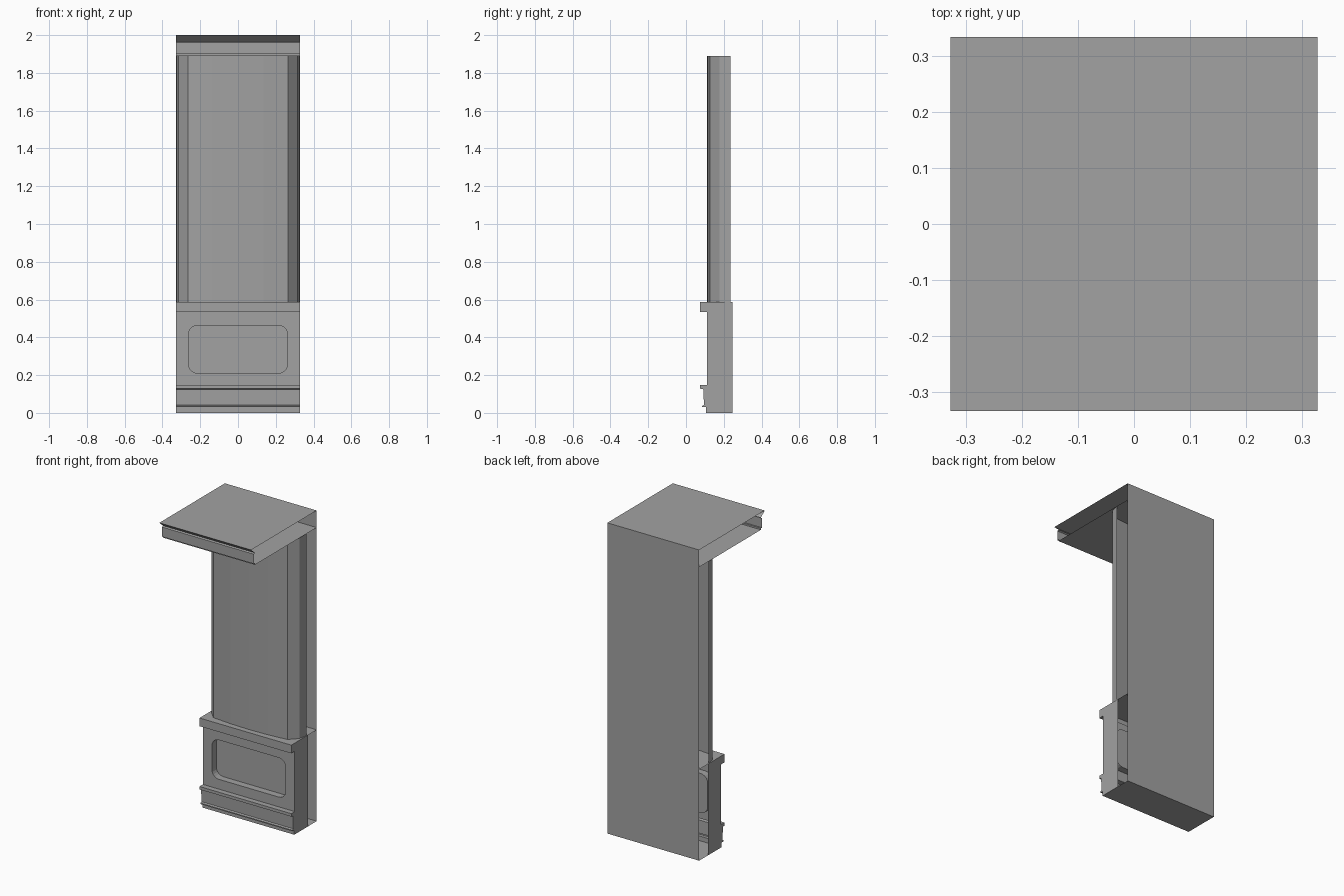
import bpy, bmesh, math

cube = bpy.data.objects.get("Cube")
if cube:
    bpy.data.objects.remove(cube, do_unlink=True)

W = 0.327      # half width
BACK = 0.333   # rear plane

grey = bpy.data.materials.new("plain grey")
grey.use_nodes = True
COLOUR = (0.36, 0.36, 0.36, 1)
grey.diffuse_color = COLOUR
grey.node_tree.nodes["Principled BSDF"].inputs["Base Color"].default_value = COLOUR


def finish(bm, name):
    mesh = bpy.data.meshes.new(name)
    bm.to_mesh(mesh)
    bm.free()
    mesh.materials.append(grey)
    obj = bpy.data.objects.new(name, mesh)
    bpy.context.collection.objects.link(obj)
    return obj


def strip(bm, start, end):
    """Skin an open sheet between two matching rows of points."""
    a = [bm.verts.new(p) for p in start]
    b = [bm.verts.new(p) for p in end]
    for i in range(len(a) - 1):
        bm.faces.new((a[i], b[i], b[i + 1], a[i + 1]))


def across(bm, profile):
    """Sweep a (y, z) profile over the full width."""
    strip(bm, [(-W, y, z) for y, z in profile], [(W, y, z) for y, z in profile])


# Rear wall with the floor sheet
bm = bmesh.new()
across(bm, [(0.105, 0), (BACK, 0), (BACK, 2)][::-1])
finish(bm, "back_wall")

# Open-ended canopy: roof, moulded front lip and soffit
bm = bmesh.new()
across(bm, [(BACK, 1.89), (-0.295, 1.89), (-0.295, 1.9), (-0.305, 1.9),
            (-0.305, 1.962), (-0.295, 1.967), (-0.333, 2), (BACK, 2)])
finish(bm, "canopy")

# Plinth: lower moulding, upper ledge and side cheeks
FRONT = 0.11
lower = [(0.105, 0), (0.105, 0.03), (0.085, 0.03), (0.085, 0.037), (0.095, 0.042),
         (0.092, 0.125), (0.075, 0.128), (0.075, 0.147), (FRONT, 0.147)]
upper = [(FRONT, 0.535), (0.075, 0.535), (0.075, 0.588)]
bm = bmesh.new()
across(bm, lower)
across(bm, upper + [(BACK, 0.588)])
for side in (-1, 1):
    cheek = lower + upper + [(0.245, 0.588), (0.245, 0)]
    face = bm.faces.new([bm.verts.new((side * W, y, z)) for y, z in cheek])
    face.normal_update()
    if face.normal.x * side < 0:
        face.normal_flip()
finish(bm, "plinth")


# Plinth front with a rounded recessed panel
def rounded_rect(hw, z0, z1, r, y, steps=5):
    points = []
    corners = [(hw - r, z1 - r), (r - hw, z1 - r), (r - hw, z0 + r), (hw - r, z0 + r)]
    for quarter, (cx, cz) in enumerate(corners):
        for i in range(steps + 1):
            a = (quarter + i / steps) * math.pi / 2
            points.append((cx + r * math.cos(a), y, cz + r * math.sin(a)))
    return points


def loop(bm, points):
    verts = [bm.verts.new(p) for p in points]
    edges = [bm.edges.new((v, verts[i - 1])) for i, v in enumerate(verts)]
    return verts, edges


bm = bmesh.new()
outer = [(x, FRONT, z) for x, z in ((-W, 0.147), (W, 0.147), (W, 0.535), (-W, 0.535))]
frame_edges = loop(bm, outer)[1]
rim, rim_edges = loop(bm, rounded_rect(0.263, 0.21, 0.463, 0.05, FRONT))
bmesh.ops.triangle_fill(bm, edges=frame_edges + rim_edges, use_beauty=True)
for face in bm.faces:
    face.normal_update()
    if face.normal.y > 0:
        face.normal_flip()
floor = [bm.verts.new((v.co.x, FRONT + 0.045, v.co.z)) for v in rim]
for i in range(len(rim)):
    bm.faces.new((rim[i - 1], rim[i], floor[i], floor[i - 1]))
bm.faces.new(floor[::-1])
bmesh.ops.recalc_face_normals(bm, faces=bm.faces)
bm.faces.ensure_lookup_table()
if max(bm.faces, key=lambda f: f.calc_area()).normal.y > 0:
    bmesh.ops.reverse_faces(bm, faces=bm.faces)
finish(bm, "recessed_front")

# Bowed column shell, open at the rear
half = [(0.325, 0.235), (0.314, 0.178), (0.264, 0.126), (0.135, 0.114)]
section = [(-x, y) for x, y in half] + [(0, 0.11)] + half[::-1]
bm = bmesh.new()
strip(bm, [(x, y, 1.89) for x, y in section], [(x, y, 0.588) for x, y in section])
finish(bm, "column")
